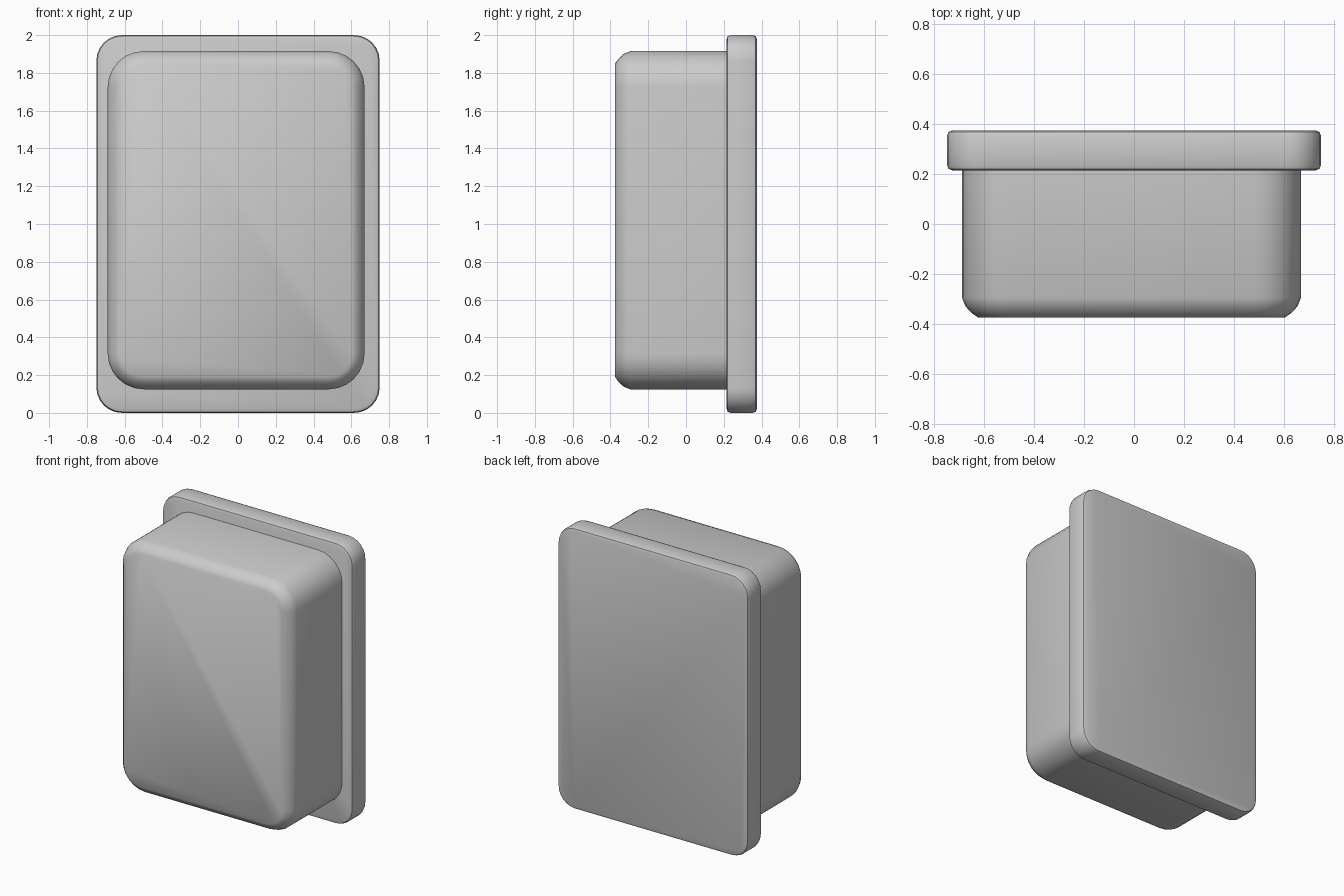
import bpy, bmesh, math

if "Cube" in bpy.data.objects:
    bpy.data.objects.remove(bpy.data.objects["Cube"])


def ring_points(x0, x1, z0, z1, radius, inset, y, steps):
    """Rounded rectangle in the xz plane, shrunk evenly by inset."""
    r = radius - inset
    centres = [(x1 - radius, z1 - radius, 0), (x0 + radius, z1 - radius, 90),
               (x0 + radius, z0 + radius, 180), (x1 - radius, z0 + radius, 270)]
    pts = []
    for cx, cz, start in centres:
        for i in range(steps + 1):
            a = math.radians(start + 90 * i / steps)
            pts.append((cx + r * math.cos(a), y, cz + r * math.sin(a)))
    return pts


def rounded_block(name, bounds, radius, profile, steps=6):
    """Loft rounded rectangles through (inset, y) profile steps and cap the ends."""
    bm = bmesh.new()
    rings = [[bm.verts.new(p) for p in ring_points(*bounds, radius, inset, y, steps)]
             for inset, y in profile]
    n = len(rings[0])
    for a, b in zip(rings, rings[1:]):
        for i in range(n):
            j = (i + 1) % n
            bm.faces.new((a[i], a[j], b[j], b[i]))
    bm.faces.new(rings[0])
    bm.faces.new(rings[-1])
    bmesh.ops.recalc_face_normals(bm, faces=bm.faces)
    mesh = bpy.data.meshes.new(name)
    bm.to_mesh(mesh)
    bm.free()
    obj = bpy.data.objects.new(name, mesh)
    bpy.context.collection.objects.link(obj)
    bpy.ops.object.select_all(action='DESELECT')
    obj.select_set(True)
    bpy.context.view_layer.objects.active = obj
    bpy.ops.object.shade_smooth_by_angle(angle=math.radians(40))
    return obj


# Back plate with lightly rounded rims
rounded_block("back_plate", (-0.75, 0.75, 0.0, 2.0), 0.135,
              [(0.022, 0.215), (0.006, 0.221), (0.0, 0.237),
               (0.0, 0.353), (0.006, 0.369), (0.022, 0.375)])

# Box body, rounded off toward the front and seated in the plate
rounded_block("box_body", (-0.69, 0.67, 0.125, 1.915), 0.19,
              [(0.065, -0.375), (0.04, -0.358), (0.014, -0.33),
               (0.0, -0.295), (0.0, 0.225)])
